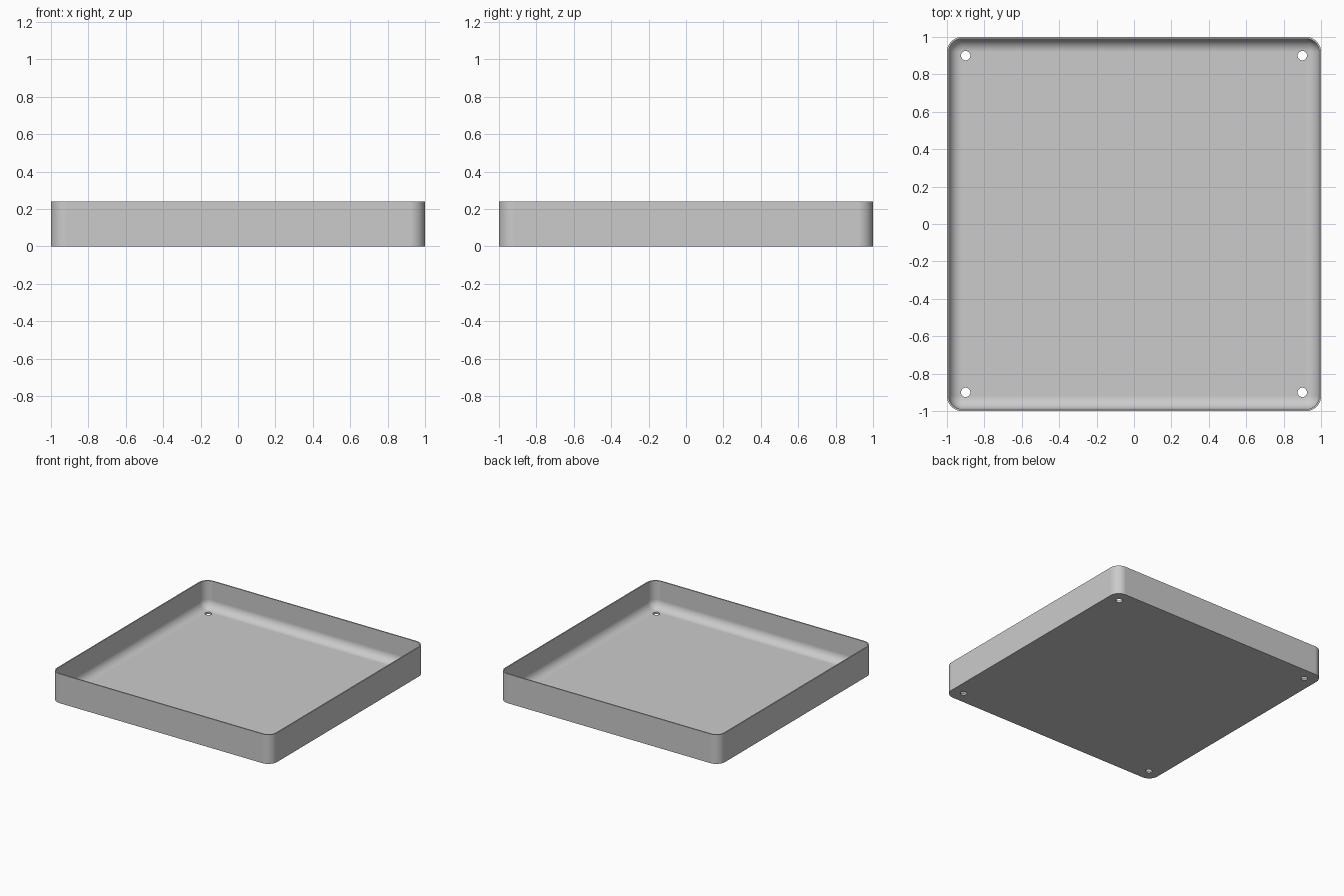
import bpy, bmesh
from math import sin, cos, pi, radians

default = bpy.data.objects.get("Cube")
if default:
    bpy.data.objects.remove(default, do_unlink=True)

HEIGHT, WALL, FLOOR = 0.24, 0.01, 0.015
CORNER, FILLET, STEPS = 0.08, 0.07, 12

grey = bpy.data.materials.new("light grey")
grey.use_nodes = True
colour = (0.6, 0.6, 0.6, 1)
grey.diffuse_color = colour
grey.node_tree.nodes["Principled BSDF"].inputs["Base Color"].default_value = colour


def rounded_square(bm, inset, z):
    """Ring of vertices: a rounded square set in from the outer wall."""
    radius = max(CORNER - inset, 0)
    centre = 1 - inset - radius
    ring = []
    for quarter, (sx, sy) in enumerate([(1, 1), (-1, 1), (-1, -1), (1, -1)]):
        for i in range(STEPS + 1):
            a = (quarter + i / STEPS) * pi / 2
            ring.append(bm.verts.new((sx * centre + radius * cos(a),
                                      sy * centre + radius * sin(a), z)))
    return ring


# Tray section: outer wall, rim, inner wall, then fillet down to the floor
section = [(0, 0), (0, HEIGHT), (WALL, HEIGHT)]
for i in range(STEPS + 1):
    a = i / STEPS * pi / 2
    section.append((WALL + FILLET * (1 - cos(a)), FLOOR + FILLET * (1 - sin(a))))

bm = bmesh.new()
rings = [rounded_square(bm, inset, z) for inset, z in section]
for low, high in zip(rings, rings[1:]):
    for i in range(len(low)):
        j = (i + 1) % len(low)
        bm.faces.new((low[i], low[j], high[j], high[i]))
bm.faces.new(rings[0][::-1])
bm.faces.new(rings[-1])
bmesh.ops.remove_doubles(bm, verts=bm.verts, dist=0.0001)
bmesh.ops.recalc_face_normals(bm, faces=bm.faces)
mesh = bpy.data.meshes.new("tray")
bm.to_mesh(mesh)
bm.free()
mesh.materials.append(grey)
tray = bpy.data.objects.new("tray", mesh)
bpy.context.collection.objects.link(tray)

# Four screw holes through the floor
for x in (-0.9, 0.9):
    for y in (-0.9, 0.9):
        bpy.ops.mesh.primitive_cylinder_add(vertices=32, radius=0.025, depth=0.2,
                                            location=(x, y, 0))
        cutter = bpy.context.object
        cutter.name = "hole_cutter"
        cutter.hide_render = True
        cutter.data.materials.append(grey)
        cut = tray.modifiers.new("hole", 'BOOLEAN')
        cut.operation = 'DIFFERENCE'
        cut.solver = 'EXACT'
        cut.object = cutter
        bpy.context.view_layer.objects.active = tray
        bpy.ops.object.modifier_apply(modifier=cut.name)
        bpy.data.objects.remove(cutter, do_unlink=True)

# Smooth rounded surfaces, crisp rim and hole edges
bpy.ops.object.select_all(action='DESELECT')
tray.select_set(True)
bpy.context.view_layer.objects.active = tray
bpy.ops.object.shade_smooth_by_angle(angle=radians(30))
normals = tray.modifiers.new("flat floor shading", 'WEIGHTED_NORMAL')
normals.keep_sharp = True
